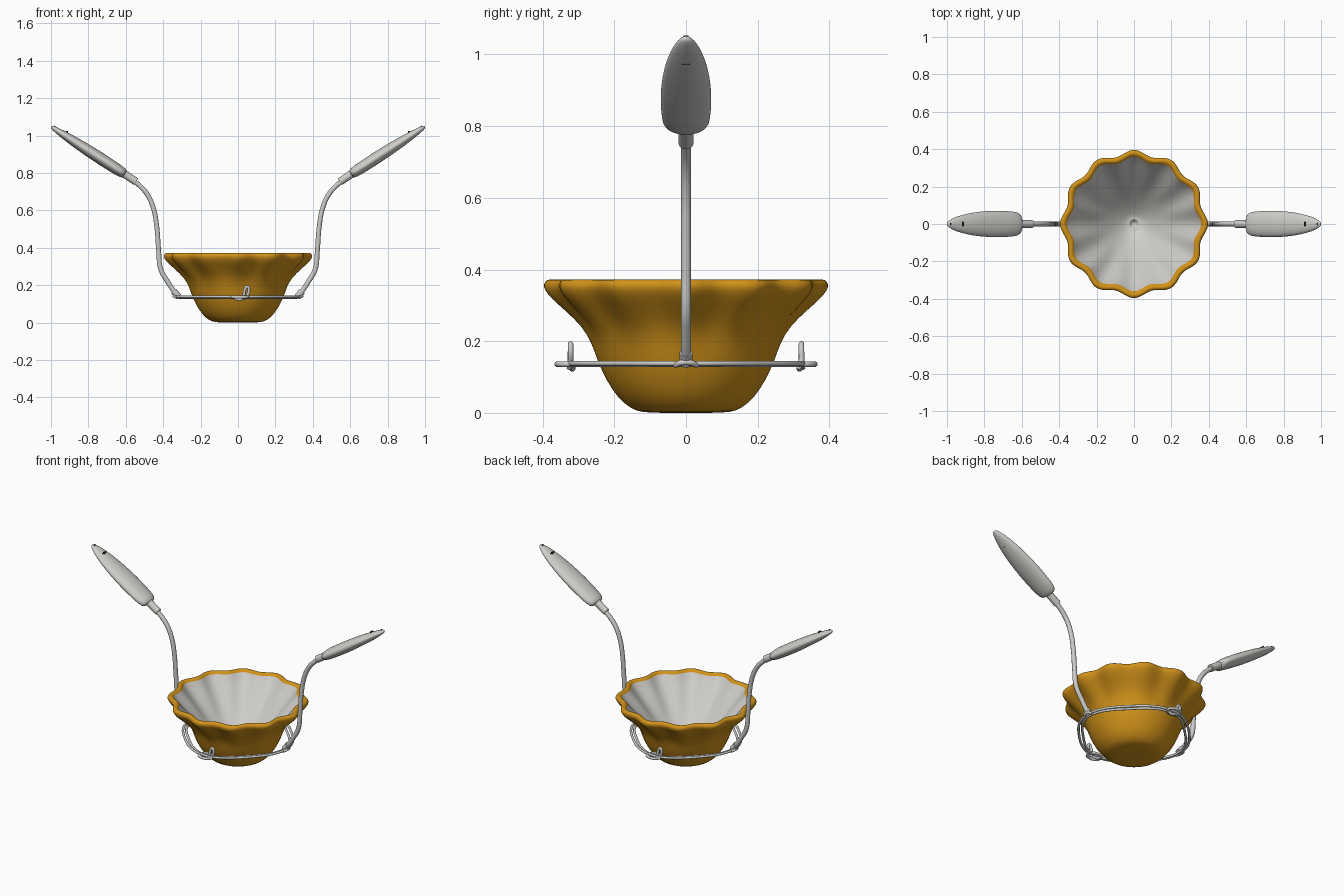
import bpy
import bmesh
from math import sin, cos, pi, tau
from mathutils import Vector, Matrix

default = bpy.data.objects.get("Cube")
if default:
    bpy.data.objects.remove(default, do_unlink=True)


def material(name, rgb):
    m = bpy.data.materials.new(name)
    m.use_nodes = True
    m.diffuse_color = (*rgb, 1)
    m.node_tree.nodes["Principled BSDF"].inputs["Base Color"].default_value = (*rgb, 1)
    return m


AMBER = material("amber glaze", (0.64, 0.29, 0.01))
GREY = material("pale grey", (0.63, 0.62, 0.59))
STEEL = material("steel wire", (0.6, 0.6, 0.58))
BLACK = material("black", (0.01, 0.01, 0.01))


def loft(name, rings, mats, rule=None, subdiv=1):
    """Skin a list of closed rings, capping both ends."""
    bm = bmesh.new()
    rows = [[bm.verts.new(p) for p in ring] for ring in rings]
    n = len(rows[0])
    for i, (a, b) in enumerate(zip(rows, rows[1:])):
        for j in range(n):
            k = (j + 1) % n
            f = bm.faces.new((a[j], a[k], b[k], b[j]))
            f.material_index = rule(i) if rule else 0
    bm.faces.new(rows[0][::-1])
    bm.faces.new(rows[-1]).material_index = rule(len(rows)) if rule else 0
    bmesh.ops.recalc_face_normals(bm, faces=bm.faces)
    for f in bm.faces:
        f.smooth = True
    me = bpy.data.meshes.new(name)
    bm.to_mesh(me)
    bm.free()
    for m in mats:
        me.materials.append(m)
    ob = bpy.data.objects.new(name, me)
    bpy.context.collection.objects.link(ob)
    if subdiv:
        ob.modifiers.new("smooth", "SUBSURF").levels = subdiv
        ob.modifiers["smooth"].render_levels = subdiv
    return ob


def wire(name, points, radius, closed=False):
    """Round wire passing through the points."""
    cu = bpy.data.curves.new(name, "CURVE")
    cu.dimensions = "3D"
    cu.bevel_depth = radius
    cu.bevel_resolution = 3
    cu.use_fill_caps = True
    cu.resolution_u = 8
    sp = cu.splines.new("BEZIER")
    sp.bezier_points.add(len(points) - 1)
    for bp, p in zip(sp.bezier_points, points):
        bp.co = p
        bp.handle_left_type = bp.handle_right_type = "AUTO"
    sp.use_cyclic_u = closed
    cu.materials.append(STEEL)
    bpy.context.collection.objects.link(bpy.data.objects.new(name, cu))


# Fluted bowl: (radius, height, flute depth) up the outside, over the rim, down the inside
outer = [(0.06, 0, 0), (0.125, 0.001, 0), (0.155, 0.012, 0), (0.19, 0.042, 0),
         (0.222, 0.09, 0), (0.247, 0.145, 0), (0.262, 0.195, 0.001),
         (0.285, 0.24, 0.004), (0.327, 0.285, 0.01), (0.362, 0.318, 0.014)]
rim = [(0.381, 0.342, 0.015), (0.385, 0.36, 0.015), (0.374, 0.373, 0.015),
       (0.358, 0.372, 0.015), (0.347, 0.36, 0.014)]
inner = [(0.335, 0.342, 0.013), (0.31, 0.312, 0.011), (0.27, 0.268, 0.008),
         (0.23, 0.222, 0.005), (0.19, 0.177, 0.002), (0.15, 0.134, 0),
         (0.11, 0.096, 0), (0.07, 0.064, 0), (0.036, 0.044, 0),
         (0.028, 0.048, 0), (0.02, 0.042, 0), (0.012, 0.028, 0)]
SEG = 96
profile = outer + rim + inner
rings = [[((r + d * cos(12 * a)) * cos(a), (r + d * cos(12 * a)) * sin(a), z)
          for a in (tau * j / SEG for j in range(SEG))] for r, z, d in profile]
inside = len(outer) + len(rim) - 1
loft("bowl", rings, [AMBER, GREY], lambda i: int(i >= inside))

# Two wire hoops, drawn inwards between the sides, front and back
for name, sign in (("outer_hoop", 1), ("inner_hoop", -1)):
    pts = []
    for j in range(32):
        a = tau * j / 32
        r = 0.29 + 0.032 * cos(2 * a) ** 2 + sign * (0.006 + 0.005 * abs(sin(2 * a)))
        pts.append((r * cos(a), r * sin(a), 0.136 + sign * 0.002))
    wire(name, pts, 0.007, closed=True)

# Grip sections: (distance along, half width, half thickness)
sections = [(0, 0.03, 0.017), (0.002, 0.052, 0.024), (0.025, 0.066, 0.03),
            (0.08, 0.07, 0.032), (0.17, 0.073, 0.033), (0.27, 0.067, 0.03),
            (0.35, 0.055, 0.025), (0.41, 0.04, 0.019), (0.45, 0.024, 0.013),
            (0.47, 0.009, 0.007)]
start, tip = Vector((0.605, 0, 0.793)), Vector((0.992, 0, 1.043))
axis = (tip - start).normalized()
side = Vector((0, 1, 0))
up = axis.cross(side)


def tube(name, a, b, radius, mat, turn, squash=1):
    """Short straight solid between two points, with optional squashed section."""
    a, b = Vector(a), Vector(b)
    v = (b - a).normalized().cross(side) * squash
    rings = [[turn @ (p + (side * cos(t) + v * sin(t)) * radius)
              for t in (tau * j / 20 for j in range(20))] for p in (a, b)]
    ob = loft(name, rings, [mat], subdiv=0)
    bpy.context.view_layer.objects.active = ob
    bpy.ops.object.select_all(action="DESELECT")
    ob.select_set(True)
    bpy.ops.object.shade_smooth_by_angle()


# Everything else repeats after a half turn
for word, angle in (("left", 0), ("right", pi)):
    turn = Matrix.Rotation(angle, 3, "Z")

    def place(pts):
        return [turn @ Vector(p) for p in pts]

    # Arm, its clasp on the hoops, and the ferrule
    wire(word + "_arm", place([(0.328, 0, 0.145), (0.372, 0, 0.212), (0.413, 0, 0.285),
                               (0.424, 0, 0.38), (0.434, 0, 0.51), (0.452, 0, 0.61),
                               (0.485, 0, 0.685), (0.535, 0, 0.74), (0.585, 0, 0.778)]), 0.0135)
    tube(word + "_clasp", (0.318, 0, 0.138), (0.343, 0, 0.168), 0.018, STEEL, turn)
    wire(word + "_clasp_wrap", place([(0.325, -0.03, 0.133), (0.34, -0.012, 0.14),
                                      (0.34, 0.012, 0.14), (0.325, 0.03, 0.133)]), 0.008)
    tube(word + "_ferrule", (0.545, 0, 0.753), (0.612, 0, 0.798), 0.021, GREY, turn)

    # Flattened grip tapering to the tip
    loft(word + "_grip", [[turn @ (start + axis * s + side * w * cos(t) + up * h * sin(t))
                           for t in (tau * j / 20 for j in range(20))]
                          for s, w, h in sections], [GREY])

    # Black hanging peg and tip stud
    tube(word + "_peg", (0.921, 0, 0.972), (0.914, 0, 1.024), 0.014, BLACK, turn, 0.4)
    tube(word + "_tip_stud", (0.984, 0, 1.03), (0.98, 0, 1.052), 0.007, BLACK, turn, 0.6)

    # Twisted wire eye lying flat and the upright hook passing through it
    eye = "front" if word == "left" else "back"
    wire(eye + "_eye", place([(0.01 + 0.042 * cos(t), -0.327 - 0.032 * sin(t), 0.136)
                              for t in (tau * j / 10 for j in range(10))]), 0.008, closed=True)
    wire(eye + "_hook", place([(-0.02, -0.315, 0.13), (0.015, -0.318, 0.124),
                               (0.03, -0.322, 0.145), (0.037, -0.322, 0.176),
                               (0.05, -0.322, 0.192), (0.058, -0.322, 0.178),
                               (0.052, -0.322, 0.15), (0.03, -0.325, 0.125)]), 0.008)
